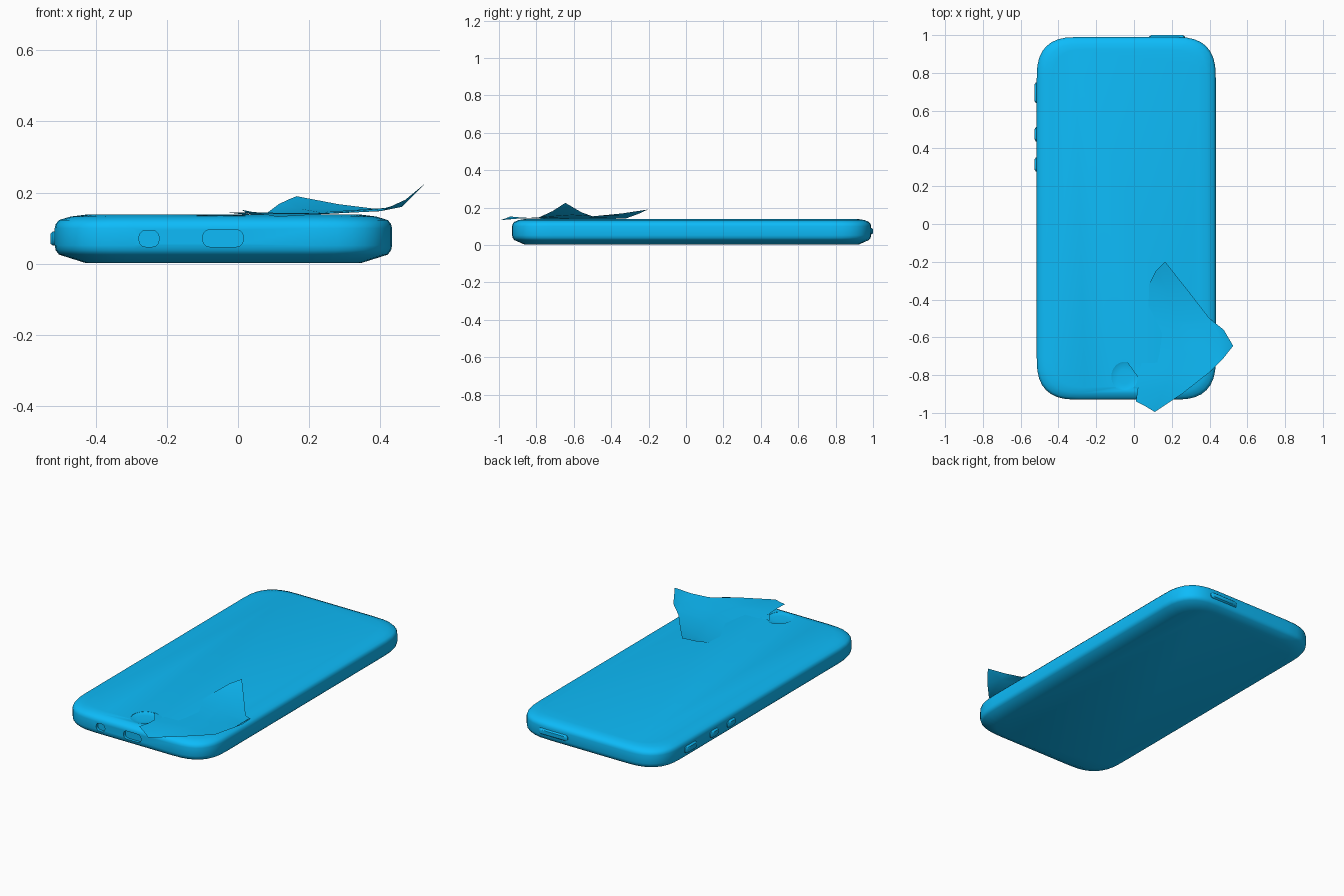
import bpy, bmesh, math
from mathutils import Vector

if "Cube" in bpy.data.objects:
    bpy.data.objects.remove(bpy.data.objects["Cube"])

blue = bpy.data.materials.new("blue")
blue.diffuse_color = (0.004, 0.5, 0.95, 1)
blue.use_nodes = True
blue.node_tree.nodes["Principled BSDF"].inputs["Base Color"].default_value = blue.diffuse_color


def outline(hx, hy, r, n, p=2.0):
    """Rounded rectangle around the origin, n segments per corner, exponent p."""
    pts = []
    for q, (sx, sy) in enumerate([(1, 1), (-1, 1), (-1, -1), (1, -1)]):
        for i in range(n + 1):
            a = (q + i / n) * math.pi / 2
            c, s = math.cos(a), math.sin(a)
            ex = math.copysign(abs(c) ** (2 / p), c) if abs(c) > 1e-6 else 0
            ey = math.copysign(abs(s) ** (2 / p), s) if abs(s) > 1e-6 else 0
            pts.append((sx * (hx - r) + r * ex, sy * (hy - r) + r * ey))
    return pts


def loft(name, rings, angle=40):
    """Closed solid from a stack of equal-length point rings."""
    bm = bmesh.new()
    loops = [[bm.verts.new(p) for p in ring] for ring in rings]
    n = len(loops[0])
    for a, b in zip(loops, loops[1:]):
        for i in range(n):
            j = (i + 1) % n
            bm.faces.new((a[i], a[j], b[j], b[i]))
    bm.faces.new(loops[0][::-1])
    bm.faces.new(loops[-1])
    bmesh.ops.recalc_face_normals(bm, faces=bm.faces)
    return finish(name, bm, angle)


def smooth(ob, angle):
    bpy.ops.object.select_all(action='DESELECT')
    ob.select_set(True)
    bpy.context.view_layer.objects.active = ob
    bpy.ops.object.shade_smooth_by_angle(angle=math.radians(angle))


def finish(name, bm, angle):
    me = bpy.data.meshes.new(name)
    bm.to_mesh(me)
    bm.free()
    me.materials.append(blue)
    ob = bpy.data.objects.new(name, me)
    bpy.context.collection.objects.link(ob)
    smooth(ob, angle)
    return ob


def pill(name, center, width, height, normal, depth, taper=0.012):
    """Rounded button facing along a horizontal normal, tapered at the outer end."""
    nrm = Vector(normal)
    side = Vector((0, 0, 1)).cross(nrm)
    rings = []
    for d, t in [(-depth, 0), (depth * 0.4, 0), (depth, taper)]:
        h = height / 2 - t * 0.5
        rings.append([Vector(center) + nrm * d + side * u + Vector((0, 0, v))
                      for u, v in outline(width / 2 - t, h, h * 0.8, 3)])
    return loft(name, rings)


# Slab body: cushioned section swept round the rounded outline
CX, CY = -0.041, 0.03
section = [(0.085, 0.065, 0.003), (0.012, 0.012, 0.026), (0.003, 0.003, 0.038),
           (0, 0, 0.052), (0, 0, 0.1), (0.003, 0.003, 0.112),
           (0.012, 0.012, 0.123), (0.045, 0.035, 0.133), (0.085, 0.065, 0.138)]
rings = [[(CX + x, CY + y, z) for x, y in
          outline(0.474 - ix, 0.96 - iy, 0.22 - ix * 0.6, 8, 2.7)]
         for ix, iy, z in section]
body = loft("phone_body", rings, 50)

# Sockets in the front edge and the shallow round button dish
cutters = [pill("jack_cutter", (-0.25, -0.935, 0.071), 0.056, 0.046, (0, -1, 0), 0.022, 0),
           pill("port_cutter", (-0.042, -0.935, 0.072), 0.114, 0.048, (0, -1, 0), 0.022, 0)]
dish = [[(-0.05 + r * math.cos(a), -0.808 + 1.12 * r * math.sin(a), z)
         for a in [i * math.tau / 32 for i in range(32)]]
        for r, z in [(0.035, 0.131), (0.06, 0.133), (0.07, 0.137), (0.07, 0.16)]]
cutters.append(loft("dish_cutter", dish))
for c in cutters:
    c.hide_render = True
    c.hide_set(True)
    m = body.modifiers.new("cut", 'BOOLEAN')
    m.operation = 'DIFFERENCE'
    m.solver = 'EXACT'
    m.object = c

# Bake the cuts, then keep their rims sharp and the flat faces flat
dg = bpy.context.evaluated_depsgraph_get()
baked = bpy.data.meshes.new_from_object(body.evaluated_get(dg))
body.modifiers.clear()
body.data = baked
for c in cutters:
    bpy.data.objects.remove(c)
for e in baked.edges:
    a, b = (baked.vertices[i].co for i in e.vertices)
    on_dish = [math.hypot(p.x + 0.05, (p.y + 0.808) / 1.12) < 0.075 for p in (a, b)]
    e.use_edge_sharp = False
smooth(body, 40)
attr = baked.attributes.get("sharp_edge") or baked.attributes.new("sharp_edge", 'BOOLEAN', 'EDGE')
for e in baked.edges:
    a, b = (baked.vertices[i].co for i in e.vertices)
    if all(math.hypot(p.x + 0.05, (p.y + 0.808) / 1.12) < 0.072 and p.z > 0.136
           for p in (a, b)):
        attr.data[e.index].value = True

# Side switches and the power button
for i, (y, w) in enumerate([(0.695, 0.11), (0.475, 0.075), (0.315, 0.075)]):
    pill(f"side_button_{i + 1}", (CX - 0.474, y, 0.071), w, 0.04, (-1, 0, 0), 0.012)
pill("power_button", (0.175, 0.988, 0.074), 0.19, 0.034, (0, 1, 0), 0.012)

# Peeling protective film: left edge sinks into the glass, free corners curl up
spine = [(0.115, -0.25, 0.168), (0.08, -0.32, 0.142), (0.075, -0.52, 0.135),
         (0.05, -0.70, 0.135), (0.02, -0.81, 0.144), (0.02, -0.87, 0.146),
         (0.01, -0.94, 0.152)]
middle = [(0.14, -0.225, 0.18), (0.17, -0.34, 0.156), (0.23, -0.52, 0.145),
          (0.25, -0.66, 0.142), (0.22, -0.78, 0.142), (0.15, -0.89, 0.142),
          (0.06, -0.965, 0.142)]
rim = [(0.165, -0.20, 0.19), (0.28, -0.345, 0.168), (0.40, -0.50, 0.153),
       (0.46, -0.61, 0.16), (0.40, -0.785, 0.148), (0.26, -0.895, 0.141),
       (0.11, -0.995, 0.132)]
bm = bmesh.new()
rows = [[bm.verts.new(p) for p in row] for row in (spine, middle, rim)]
for a, b in zip(rows, rows[1:]):
    for i in range(len(a) - 1):
        bm.faces.new((a[i], a[i + 1], b[i + 1], b[i]))
# Curled outer corner
curl = [bm.verts.new(p) for p in [(0.475, -0.56, 0.175), (0.525, -0.645, 0.225),
                                  (0.47, -0.715, 0.18)]]
r = rows[2]
bm.faces.new((r[2], r[3], curl[0]))
bm.faces.new((curl[0], r[3], curl[1]))
bm.faces.new((curl[1], r[3], curl[2]))
bm.faces.new((curl[2], r[3], r[4]))
# Small flap overlapping the round button
flap = [bm.verts.new(p) for p in [(-0.035, -0.733, 0.145), (0.04, -0.745, 0.136)]]
bm.faces.new((flap[0], rows[0][4], flap[1]))
bmesh.ops.recalc_face_normals(bm, faces=bm.faces)
# Face the film upward
if sum(f.normal.z for f in bm.faces) < 0:
    bmesh.ops.reverse_faces(bm, faces=bm.faces)
finish("peeling_film", bm, 60)
